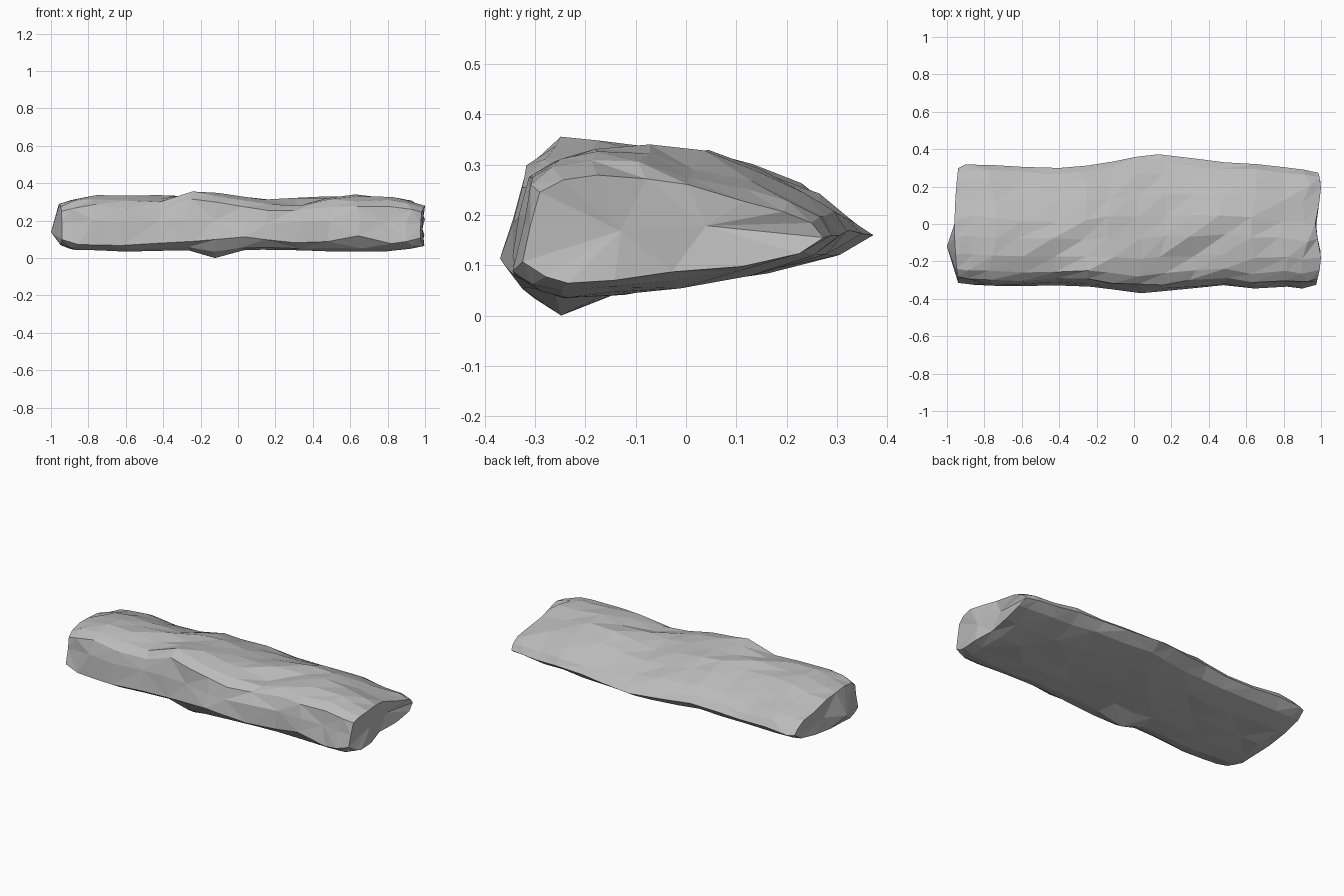
import bpy, bmesh, math, random
from mathutils import Vector

cube = bpy.data.objects.get("Cube")
if cube:
    bpy.data.objects.remove(cube, do_unlink=True)

random.seed(11)

# Stone colour
stone = bpy.data.materials.new("grey_stone")
stone.use_nodes = True
grey = (0.5, 0.5, 0.5, 1)
stone.diffuse_color = grey
stone.node_tree.nodes["Principled BSDF"].inputs["Base Color"].default_value = grey

# Stations along the slab: x, front y, back y, bottom z, top z, height of the front edge
STATIONS = [
    (-0.94, -0.315, 0.30, 0.07, 0.295, 0.10),
    (-0.88, -0.325, 0.32, 0.042, 0.325, 0.075),
    (-0.76, -0.33, 0.315, 0.043, 0.345, 0.07),
    (-0.60, -0.335, 0.305, 0.035, 0.34, 0.07),
    (-0.42, -0.33, 0.30, 0.04, 0.342, 0.08),
    (-0.26, -0.335, 0.315, 0.042, 0.366, 0.09),
    (-0.13, -0.35, 0.335, 0.036, 0.357, 0.10),
    (0.02, -0.37, 0.36, 0.043, 0.335, 0.115),
    (0.15, -0.36, 0.373, 0.046, 0.318, 0.10),
    (0.32, -0.345, 0.35, 0.042, 0.33, 0.085),
    (0.48, -0.327, 0.33, 0.037, 0.353, 0.09),
    (0.65, -0.345, 0.32, 0.035, 0.353, 0.12),
    (0.80, -0.335, 0.305, 0.035, 0.335, 0.08),
    (0.92, -0.345, 0.29, 0.05, 0.315, 0.09),
    (0.98, -0.325, 0.275, 0.065, 0.285, 0.11),
]

# Wedge section as fractions of depth and height, from the front edge over the top
SECTION = [(0, 0.2), (0.025, 0.52), (0.055, 0.8), (0.13, 0.92), (0.25, 0.98), (0.4, 0.97),
           (0.56, 0.91), (0.72, 0.8), (0.86, 0.67), (0.95, 0.54), (1, 0.42),
           (0.91, 0.27), (0.72, 0.16), (0.5, 0.08), (0.3, 0.03), (0.15, 0), (0.07, 0.04)]
COUNT = len(SECTION)

# Diagonal ledges on the top: x, y centre, half length, depth (negative is a hump)
LEDGES = [(-0.25, -0.08, 0.28, 0.035), (0.38, -0.14, 0.32, 0.06),
          (0.86, 0.04, 0.2, 0.025), (-0.5, -0.24, 0.18, 0.035),
          (0.58, -0.24, 0.16, 0.045), (-0.62, 0.24, 0.25, 0.012),
          (-0.25, -0.26, 0.14, -0.03)]


def ledge_drop(x, y):
    # Deepest just in front of each ledge, easing out forwards
    drop = 0
    for lx, ly, reach, depth in LEDGES:
        along = (x - lx) * 0.85 + (y - ly) * 0.53
        across = (y - ly) * 0.85 - (x - lx) * 0.53
        width = 0.06 if across > 0 else 0.16
        drop += depth * max(0, 1 - abs(along) / reach) * max(0, 1 - abs(across) / width)
    return drop


def ring(bm, index, station):
    x, front, back, low, high, edge_z = station
    verts = []
    for k, (v, h) in enumerate(SECTION):
        shake = 0.3 if k in (0, 4, 10, 15) else 1
        y = front + (back - front) * v + random.uniform(-0.009, 0.009) * shake
        y = min(max(y, front), back)
        z = edge_z if k == 0 else low + (high - low) * h
        z += random.uniform(-0.006, 0.006) * shake
        if 2 <= k <= 8:
            z -= ledge_drop(x, y)
        z = min(max(z, low), high)
        if k >= 13:
            # Single blunt lump under the front
            z -= 0.036 * max(0, 1 - math.hypot(x + 0.13, y + 0.25) / 0.1)
        if index == 0:
            px = x - 0.02 * math.sin(math.pi * v)
        elif index == len(STATIONS) - 1:
            px = 0.985 - 0.015 * math.cos(math.tau * y / 0.37)
        else:
            px = x + random.uniform(-0.025, 0.025)
        verts.append(bm.verts.new((px, y, z)))
    return verts


# Faceted slab body, its top facets split along the ledges
bm = bmesh.new()
rings = [ring(bm, i, s) for i, s in enumerate(STATIONS)]
for i, (a, b) in enumerate(zip(rings, rings[1:])):
    for k in range(COUNT):
        n = (k + 1) % COUNT
        if 2 <= k <= 8 or (k + i) % 2:
            faces = ((a[k], b[k], b[n]), (a[k], b[n], a[n]))
        else:
            faces = ((a[k], b[k], a[n]), (b[k], b[n], a[n]))
        for f in faces:
            bm.faces.new(f)


# Broken ends, each fanned to a front and a back point
def cap(loop, front_tip, back_tip):
    front, back = bm.verts.new(front_tip), bm.verts.new(back_tip)
    for k in range(COUNT):
        tip = back if 5 <= k < 13 else front
        bm.faces.new((loop[k], loop[(k + 1) % COUNT], tip))
    bm.faces.new((loop[5], back, front))
    bm.faces.new((loop[13], front, back))


cap(rings[0], (-1.0, -0.12, 0.14), (-0.95, 0.03, 0.17))
cap(rings[-1], (0.985, -0.13, 0.17), (0.97, 0.04, 0.18))

bmesh.ops.recalc_face_normals(bm, faces=bm.faces)
bottom = min(v.co.z for v in bm.verts)
bmesh.ops.translate(bm, verts=bm.verts, vec=Vector((0, 0, -bottom)))

mesh = bpy.data.meshes.new("rock_slab")
bm.to_mesh(mesh)
bm.free()
mesh.materials.append(stone)
slab = bpy.data.objects.new("rock_slab", mesh)
bpy.context.collection.objects.link(slab)
